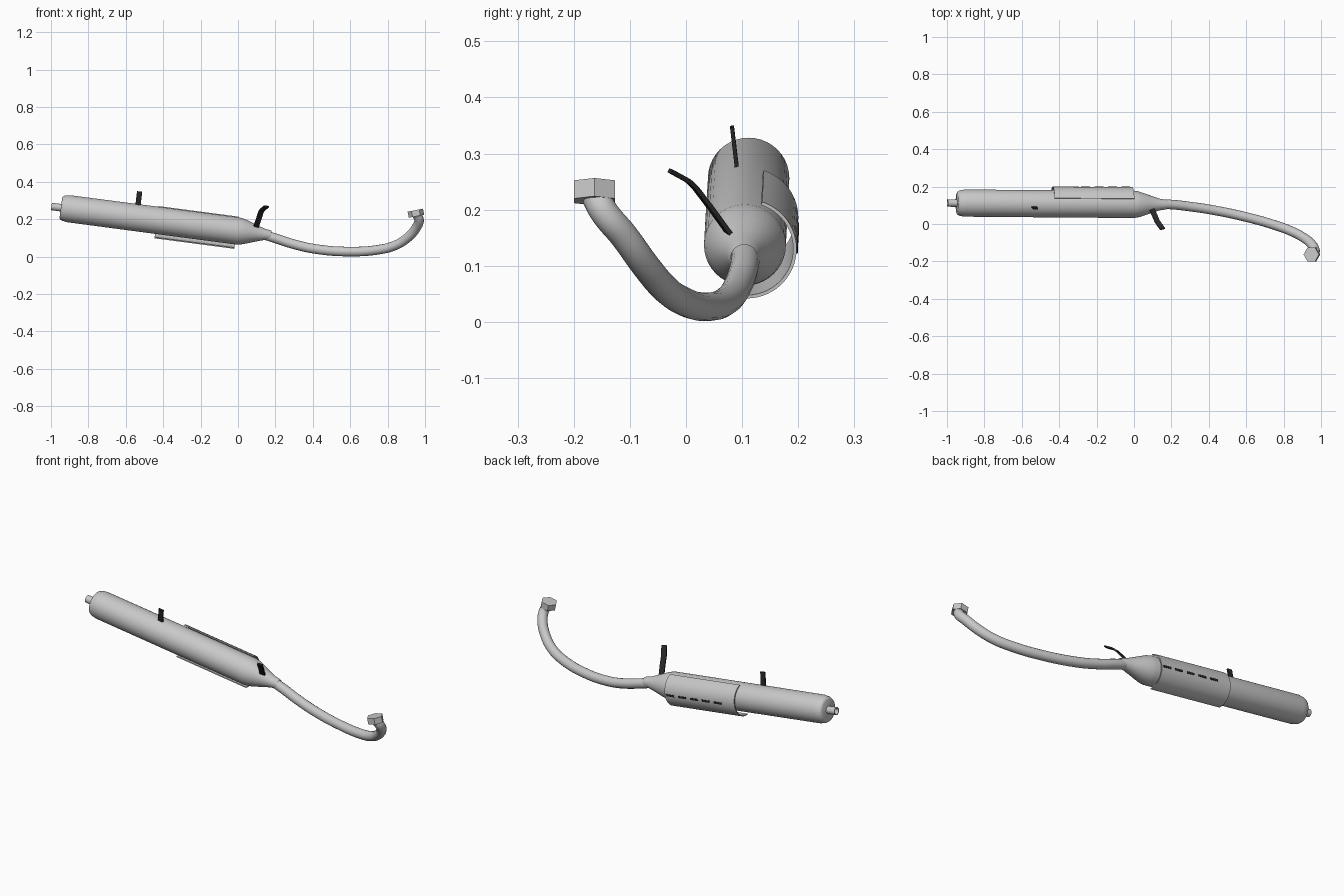
import bpy, bmesh, math
from mathutils import Vector, Matrix

if "Cube" in bpy.data.objects:
    bpy.data.objects.remove(bpy.data.objects["Cube"])


def material(name, c):
    m = bpy.data.materials.new(name)
    m.diffuse_color = (*c, 1)
    m.use_nodes = True
    m.node_tree.nodes["Principled BSDF"].inputs["Base Color"].default_value = m.diffuse_color
    return m


STEEL = material("steel grey", (0.58, 0.58, 0.58))
BLACK = material("black", (0.02, 0.02, 0.02))


def finish(name, bm, mat, matrix=Matrix(), angle=35):
    bmesh.ops.recalc_face_normals(bm, faces=bm.faces)
    me = bpy.data.meshes.new(name)
    bm.to_mesh(me)
    bm.free()
    me.materials.append(mat)
    ob = bpy.data.objects.new(name, me)
    bpy.context.collection.objects.link(ob)
    ob.matrix_world = matrix
    bpy.ops.object.select_all(action='DESELECT')
    ob.select_set(True)
    bpy.context.view_layer.objects.active = ob
    bpy.ops.object.shade_smooth_by_angle(angle=math.radians(angle))
    return ob


def frame(origin, x_axis):
    """Local x along the given axis, local y kept close to world y."""
    x = Vector(x_axis).normalized()
    z = x.cross(Vector((0, 1, 0))).normalized()
    y = z.cross(x)
    m = Matrix((x, y, z)).transposed().to_4x4()
    m.translation = origin
    return m


def lathe(name, profile, mat, matrix, sides=40):
    """Spin (x, radius) points round local x."""
    bm = bmesh.new()
    vs = [bm.verts.new((x, 0, r)) for x, r in profile]
    es = [bm.edges.new(p) for p in zip(vs, vs[1:])]
    bmesh.ops.spin(bm, geom=vs + es, axis=(1, 0, 0), cent=(0, 0, 0),
                   angle=2 * math.pi, steps=sides)
    bmesh.ops.remove_doubles(bm, verts=bm.verts, dist=1e-5)
    return finish(name, bm, mat, matrix)


def strap(name, path, width_dir, width, thick, mat):
    """Flat strip that follows a path."""
    bm = bmesh.new()
    pts = [Vector(p) for p in path]
    w = Vector(width_dir).normalized() * width / 2
    rings = []
    for i, p in enumerate(pts):
        t = pts[min(i + 1, len(pts) - 1)] - pts[max(i - 1, 0)]
        n = t.cross(w).normalized() * thick / 2
        rings.append([bm.verts.new(p + a * w + b * n)
                      for a, b in ((1, 1), (-1, 1), (-1, -1), (1, -1))])
    for a, b in zip(rings, rings[1:]):
        for i in range(4):
            j = (i + 1) % 4
            bm.faces.new((a[i], a[j], b[j], b[i]))
    bm.faces.new(rings[0])
    bm.faces.new(rings[-1])
    return finish(name, bm, mat)


M = frame((0, 0.105, 0.137), (0.95, -0.007, -0.125))

# Muffler can with rounded tail and tapered nose
lathe("muffler_body", [(-0.955, 0), (-0.955, 0.055), (-0.951, 0.062), (-0.94, 0.068),
                       (-0.915, 0.0725), (-0.45, 0.073), (0, 0.073), (0.025, 0.069),
                       (0.06, 0.058), (0.1, 0.044), (0.14, 0.031), (0.17, 0.0265),
                       (0.178, 0.024)], STEEL, M)

# Hollow tail pipe
lathe("tail_pipe", [(-0.94, 0.02), (-1.006, 0.02), (-1.006, 0.016), (-0.957, 0.016),
                    (-0.957, 0)], STEEL, M, 24)

# Curved header pipe
path = [(0.14, 0.106, 0.117), (0.2, 0.104, 0.098), (0.3, 0.093, 0.066), (0.42, 0.075, 0.04),
        (0.6, 0.037, 0.027), (0.75, -0.005, 0.037), (0.84, -0.038, 0.06),
        (0.905, -0.072, 0.1), (0.953, -0.112, 0.155), (0.968, -0.146, 0.196),
        (0.957, -0.161, 0.224)]
cu = bpy.data.curves.new("header_path", 'CURVE')
cu.dimensions = '3D'
cu.bevel_depth = 0.0255
cu.bevel_resolution = 6
cu.resolution_u = 8
cu.use_fill_caps = True
sp = cu.splines.new('BEZIER')
sp.bezier_points.add(len(path) - 1)
for bp, p in zip(sp.bezier_points, path):
    bp.co = p
    bp.handle_left_type = bp.handle_right_type = 'AUTO'
tmp = bpy.data.objects.new("header_path", cu)
bpy.context.collection.objects.link(tmp)
bpy.context.view_layer.update()
bm = bmesh.new()
bm.from_mesh(tmp.evaluated_get(bpy.context.evaluated_depsgraph_get()).to_mesh())
bpy.data.objects.remove(tmp)
finish("header_pipe", bm, STEEL, angle=50)

# Hexagonal flange nut at the engine end
N = Matrix.Translation((0.951, -0.163, 0.232)) @ Matrix.Rotation(-0.2, 4, 'Y')
bm = bmesh.new()
bmesh.ops.create_cone(bm, cap_ends=True, segments=6, radius1=0.042, radius2=0.042, depth=0.033)
far = max(bm.verts, key=lambda v: v.co.x).co
bmesh.ops.rotate(bm, verts=bm.verts,
                 matrix=Matrix.Rotation(-math.atan2(far.y, far.x), 3, 'Z'))
finish("flange_nut", bm, STEEL, N, 20)

# Heat shield wrapped round the outer side
bm = bmesh.new()
R, T, STEPS = 0.089, 0.006, 28
rings = []
for i in range(STEPS + 1):
    a = math.radians(-95 + 167 * i / STEPS)
    rings.append([bm.verts.new((x, 0.003 + r * math.cos(a), -0.008 + r * math.sin(a)))
                  for x, r in ((-0.438, R), (-0.008, R), (-0.008, R - T), (-0.438, R - T))])
for a, b in zip(rings, rings[1:]):
    for i in range(4):
        j = (i + 1) % 4
        bm.faces.new((a[i], a[j], b[j], b[i]))
bm.faces.new(rings[0])
bm.faces.new(rings[-1])
finish("heat_shield", bm, STEEL, M)

# Row of dark vent slots on the shield
bm = bmesh.new()
for k in range(5):
    bmesh.ops.create_cube(bm, size=1, matrix=Matrix.Translation((-0.042 - 0.073 * k, 0.091, -0.012))
                          @ Matrix.Diagonal((0.047, 0.006, 0.011, 1)))
finish("vent_slots", bm, BLACK, M)

# Mounting brackets
strap("rear_bracket", [(-0.535, 0.091, 0.272), (-0.526, 0.082, 0.348)],
      (1, 0, -0.13), 0.028, 0.007, BLACK)
strap("front_bracket", [(0.095, 0.079, 0.155), (0.111, 0.045, 0.202), (0.123, 0.016, 0.24),
                        (0.132, 0.003, 0.252), (0.153, -0.028, 0.269)],
      (1, 0.25, -0.1), 0.028, 0.008, BLACK)
